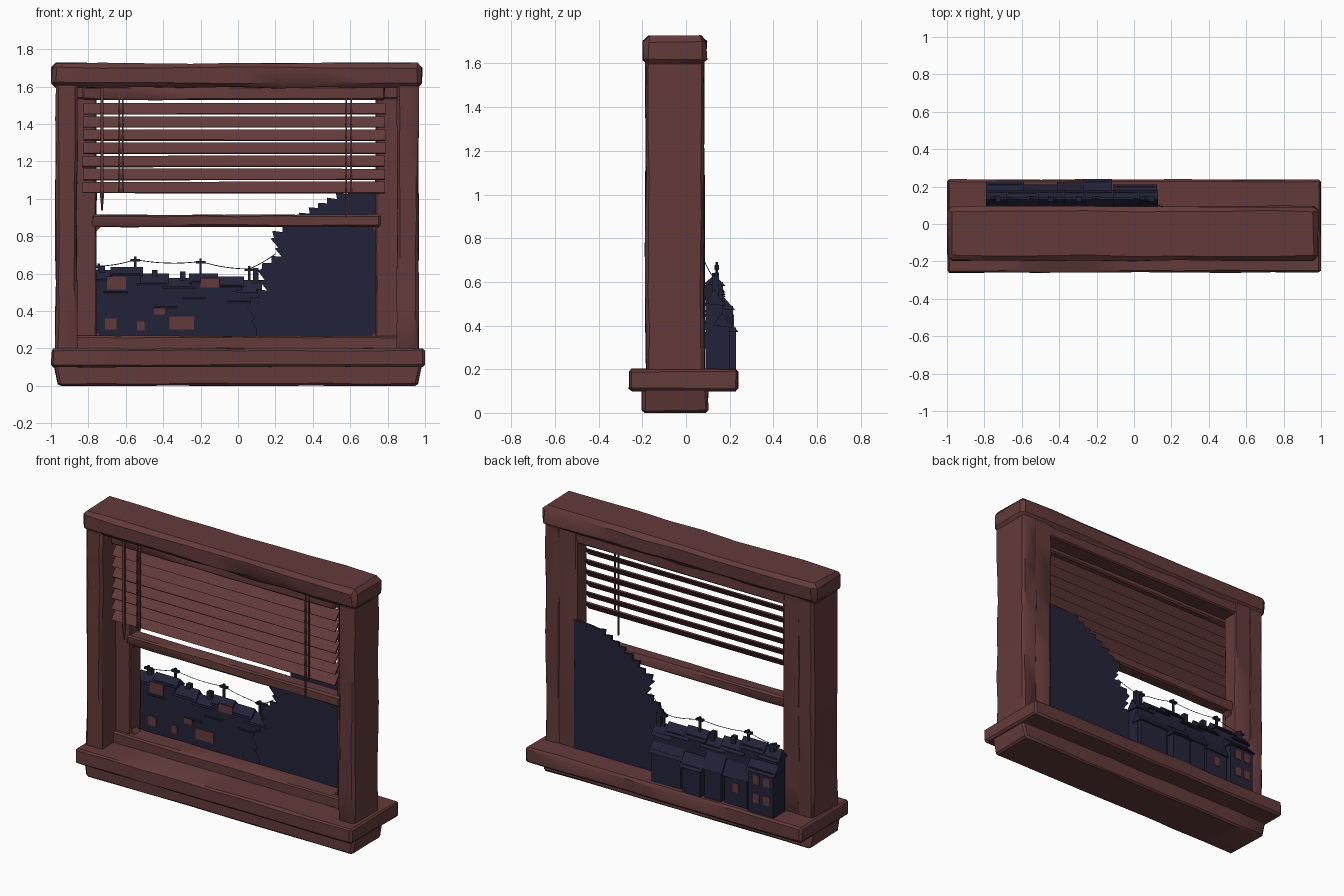
import bpy, bmesh, math, random
from mathutils import Vector, Matrix

if "Cube" in bpy.data.objects:
    bpy.data.objects.remove(bpy.data.objects["Cube"])

random.seed(4)


def material(name, col):
    m = bpy.data.materials.new(name)
    m.diffuse_color = (*col, 1)
    m.use_nodes = True
    m.node_tree.nodes["Principled BSDF"].inputs["Base Color"].default_value = m.diffuse_color
    return m


WOOD = material("red_brown_wood", (0.125, 0.042, 0.042))
NAVY = material("dark_navy", (0.0165, 0.0165, 0.041))


def finish(name, bm, mat, smooth=False):
    bmesh.ops.recalc_face_normals(bm, faces=bm.faces[:])
    me = bpy.data.meshes.new(name)
    bm.to_mesh(me)
    bm.free()
    me.materials.append(mat)
    ob = bpy.data.objects.new(name, me)
    bpy.context.collection.objects.link(ob)
    if smooth:
        bpy.ops.object.select_all(action='DESELECT')
        ob.select_set(True)
        bpy.context.view_layer.objects.active = ob
        bpy.ops.object.shade_smooth_by_angle(angle=math.radians(35))
    return ob


def add_box(bm, x, y, z, tilt=0):
    size = Vector((x[1] - x[0], y[1] - y[0], z[1] - z[0]))
    mid = Vector((x[0] + x[1], y[0] + y[1], z[0] + z[1])) / 2
    mat = Matrix.Translation(mid) @ Matrix.Rotation(tilt, 4, 'X') @ Matrix.Diagonal((*size, 1))
    return bmesh.ops.create_cube(bm, size=1, matrix=mat)["verts"]


def beam(name, x, y, z, bevel=0.015, wobble=0.004, flare=0):
    """Worn wooden beam: bevelled box, cut along its length and slightly uneven."""
    bm = bmesh.new()
    verts = add_box(bm, x, y, z)
    for v in verts:                       # optional narrowing towards the bottom
        if v.co.z < (z[0] + z[1]) / 2:
            v.co.x -= math.copysign(flare, v.co.x)
    bmesh.ops.bevel(bm, geom=bm.edges[:], offset=bevel, segments=1, affect='EDGES')
    long_edges = [e for e in bm.edges if e.calc_length() > 0.6]
    bmesh.ops.subdivide_edges(bm, edges=long_edges, cuts=7, use_grid_fill=True)
    for v in bm.verts:
        v.co += Vector([random.uniform(-wobble, wobble) for _ in range(3)])
        v.co.z = max(v.co.z, 0)
    return finish(name, bm, WOOD, True)


# Sill, apron and outer frame
beam("sill_apron", (-0.985, 0.985), (-0.2, 0.1), (0, 0.12), 0.012, 0.004, 0.025)
beam("sill", (-0.998, 0.998), (-0.26, 0.238), (0.1, 0.2), 0.012, 0.003)
beam("header", (-0.995, 0.985), (-0.195, 0.093), (1.595, 1.725), 0.025, 0.005)
beam("left_jamb", (-0.975, -0.86), (-0.185, 0.083), (0.18, 1.62))
beam("right_jamb", (0.85, 0.965), (-0.185, 0.083), (0.18, 1.62))

# Inner sash frame
SASH_Y = (-0.03, 0.08)
beam("left_stile", (-0.88, -0.757), SASH_Y, (0.19, 1.62), 0.008, 0.002)
beam("right_stile", (0.735, 0.87), SASH_Y, (0.19, 1.62), 0.008, 0.002)
beam("bottom_rail", (-0.87, 0.86), (-0.06, 0.075), (0.19, 0.267), 0.01, 0.003)
beam("middle_rail", (-0.78, 0.76), (-0.04, 0.05), (0.85, 0.915), 0.01, 0.003)
beam("top_rail", (-0.87, 0.86), (-0.04, 0.075), (1.535, 1.62), 0.008, 0.002)

# Chamfered corner blocks of the lower sash
for cx, sx in ((-0.757, 1), (0.735, -1)):
    for cz, sz in ((0.85, -1), (0.267, 1)):
        bm = bmesh.new()
        pts = [(cx - sx * 0.01, cz - sz * 0.01), (cx + sx * 0.035, cz - sz * 0.01), (cx - sx * 0.01, cz + sz * 0.035)]
        f = bm.faces.new([bm.verts.new((px, -0.02, pz)) for px, pz in pts])
        ext = bmesh.ops.extrude_face_region(bm, geom=[f])["geom"]
        bmesh.ops.translate(bm, verts=[g for g in ext if isinstance(g, bmesh.types.BMVert)], vec=(0, 0.06, 0))
        finish("sash_corner", bm, WOOD)

# Venetian blind: headrail and tilted slats
beam("blind_headrail", (-0.83, 0.785), (-0.13, -0.06), (1.528, 1.6), 0.008, 0.002)
bm = bmesh.new()
for i in range(7):
    zc = 1.48 - i * 0.07
    skew = random.uniform(-0.004, 0.004)
    for v in add_box(bm, (-0.83 + skew, 0.785 + skew), (-0.1, -0.091), (zc - 0.037, zc + 0.037), math.radians(-40)):
        v.co.z += random.uniform(-0.002, 0.002)
finish("blind_slats", bm, WOOD)

# Blind cords and tilt wand
bm = bmesh.new()
for cx, low in ((-0.615, 1.03), (0.58, 0.9), (0.605, 1.03), (-0.635, 1.03)):
    add_box(bm, (cx - 0.004, cx + 0.004), (-0.136, -0.128), (low, 1.59))
add_box(bm, (-0.735, -0.72), (-0.145, -0.13), (1.02, 1.6))
bmesh.ops.create_cone(bm, segments=6, radius1=0.004, radius2=0.014, depth=0.1, cap_ends=True,
                      matrix=Matrix.Translation((-0.727, -0.137, 0.985)))
finish("blind_cords", bm, WOOD)

# Tree silhouette: thin plate with a ragged leafy edge
edge = [(0.75, 1.04), (0.57, 1.03), (0.47, 0.98), (0.37, 0.93), (0.27, 0.86), (0.18, 0.8),
        (0.22, 0.7), (0.12, 0.63), (0.14, 0.52), (0.06, 0.44), (0.1, 0.3), (0.1, 0.2)]
pts = [(0.75, 0.195)]
for (xa, za), (xb, zb) in zip(edge, edge[1:]):
    n = 4
    for k in range(n):
        t = k / n
        out = (0.018 if k % 2 else -0.012) * random.uniform(0.5, 1.3) if (xa < 0.7 and za > 0.32) else 0
        pts.append((xa + (xb - xa) * t - out, za + (zb - za) * t + out * 0.7))
pts.append(edge[-1])
bm = bmesh.new()
f = bm.faces.new([bm.verts.new((px, 0.072, pz)) for px, pz in pts])
ext = bmesh.ops.extrude_face_region(bm, geom=[f])["geom"]
bmesh.ops.translate(bm, verts=[g for g in ext if isinstance(g, bmesh.types.BMVert)], vec=(0, 0.014, 0))
bmesh.ops.triangulate(bm, faces=bm.faces[:])
finish("tree_silhouette", bm, NAVY)


def add_house(bm, x, y, z_eave, z_ridge, over=0.012):
    """Block with a gable roof whose ridge runs along x and whose eaves overhang."""
    add_box(bm, x, y, (0.195, z_eave + 0.01))
    ym = (y[0] + y[1]) / 2
    sec = [(y[0] - over * 0.5, z_eave), (y[1] + over, z_eave - 0.01), (ym, z_ridge)]
    a, b = [[bm.verts.new((px, py, pz)) for py, pz in sec] for px in (x[0] - over, x[1] + over)]
    bm.faces.new(a)
    bm.faces.new(b)
    for i in range(3):
        bm.faces.new((a[i], a[i - 1], b[i - 1], b[i]))


# Town: tall row against the window, lower houses behind
bm = bmesh.new()
for x0, x1, ze, zr in ((-0.78, -0.66, 0.56, 0.62), (-0.67, -0.52, 0.59, 0.635), (-0.53, -0.38, 0.54, 0.6),
                       (-0.39, -0.24, 0.52, 0.575), (-0.25, -0.12, 0.55, 0.6), (-0.13, 0.02, 0.53, 0.585),
                       (0.0, 0.115, 0.5, 0.565)):
    add_house(bm, (x0, x1), (0.09, 0.17), ze, zr)
for x0, x1, y1, ze, zr in ((-0.78, -0.6, 0.215, 0.48, 0.53), (-0.58, -0.42, 0.2, 0.39, 0.48),
                           (-0.4, -0.28, 0.21, 0.4, 0.49), (-0.26, -0.13, 0.228, 0.38, 0.45),
                           (-0.1, 0.11, 0.2, 0.4, 0.46)):
    add_house(bm, (x0, x1), (0.13, y1), ze, zr)
# awnings and chimneys
for x0, z0 in ((-0.72, 0.5), (-0.45, 0.42), (-0.3, 0.47), (-0.06, 0.45)):
    add_box(bm, (x0, x0 + 0.13), (0.082, 0.15), (z0, z0 + 0.012), math.radians(20))
for x0, z1 in ((-0.74, 0.64), (-0.46, 0.62), (-0.31, 0.61), (0.08, 0.63)):
    add_box(bm, (x0, x0 + 0.03), (0.12, 0.15), (0.45, z1))
finish("town_houses", bm, NAVY)

# Utility poles with cross arms and sagging wires
poles = [(-0.745, 0.655), (-0.55, 0.69), (-0.2, 0.68), (0.06, 0.64), (0.2, 0.72)]
bm = bmesh.new()
for px, pz in poles[:4]:
    add_box(bm, (px - 0.006, px + 0.006), (0.134, 0.146), (0.45, pz))
    add_box(bm, (px - 0.025, px + 0.025), (0.13, 0.15), (pz - 0.025, pz - 0.012))
finish("utility_poles", bm, NAVY)
cu = bpy.data.curves.new("wires", 'CURVE')
cu.dimensions = '3D'
cu.bevel_depth = 0.002
cu.bevel_resolution = 0
for (xa, za), (xb, zb) in zip(poles, poles[1:]):
    sp = cu.splines.new('POLY')
    sp.points.add(8)
    for k, p in enumerate(sp.points):
        t = k / 8
        p.co = (xa + (xb - xa) * t, 0.14 - 0.06 * max(0, xa + (xb - xa) * t) / 0.2,
                za + (zb - za) * t - 0.015 - 0.16 * t * (1 - t) * (xb - xa), 1)
cu.materials.append(NAVY)
bpy.context.collection.objects.link(bpy.data.objects.new("wires", cu))

# Lit windows as thin plates on the front and rear of the houses
bm = bmesh.new()
for wx, wz, w, h in ((-0.65, 0.55, 0.1, 0.07), (-0.15, 0.55, 0.1, 0.05), (-0.3, 0.335, 0.13, 0.07),
                     (-0.68, 0.33, 0.06, 0.06), (-0.42, 0.4, 0.06, 0.04), (-0.52, 0.32, 0.04, 0.05)):
    add_box(bm, (wx - w / 2, wx + w / 2), (0.084, 0.091), (wz - h / 2, wz + h / 2))
for wx, wz, wy in ((-0.73, 0.42, 0.215), (-0.66, 0.42, 0.215), (-0.73, 0.3, 0.215), (-0.66, 0.3, 0.215),
                   (-0.5, 0.32, 0.2)):
    add_box(bm, (wx - 0.022, wx + 0.022), (wy - 0.002, wy + 0.004), (wz - 0.03, wz + 0.03))
finish("house_windows", bm, WOOD)
